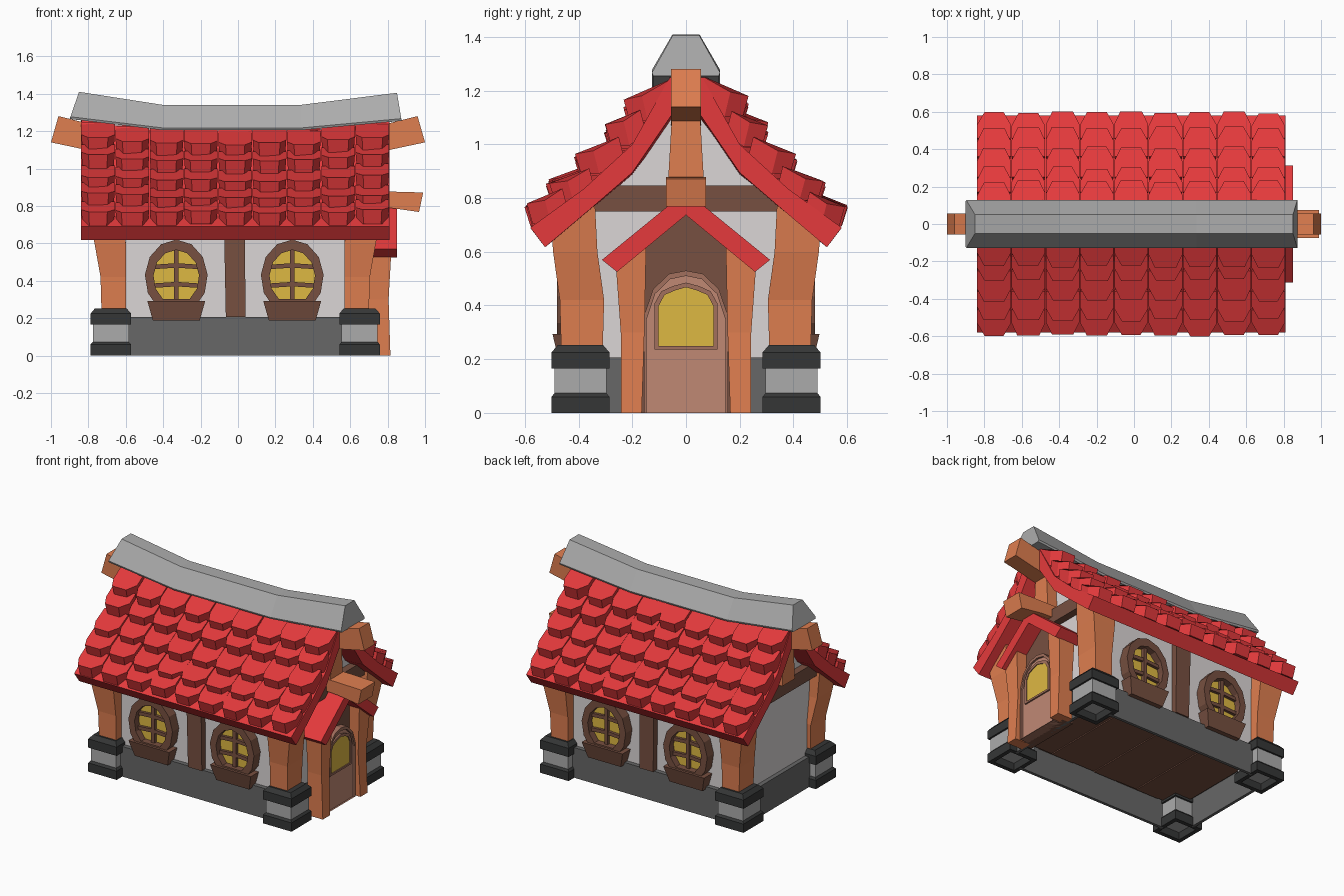
import bpy, bmesh, math, random

if "Cube" in bpy.data.objects:
    bpy.data.objects.remove(bpy.data.objects["Cube"])
random.seed(4)
CX = -0.015                                   # house body sits slightly left of the origin


def material(name, r, g, b):
    m = bpy.data.materials.new(name)
    m.diffuse_color = (r, g, b, 1)
    m.use_nodes = True
    m.node_tree.nodes["Principled BSDF"].inputs["Base Color"].default_value = m.diffuse_color
    return m


RED = material("red tile", 0.78, 0.042, 0.045)
CAP = material("light stone", 0.41, 0.41, 0.41)
STONE = material("foundation stone", 0.135, 0.135, 0.135)
DARK = material("dark stone", 0.036, 0.037, 0.037)
WOOD = material("orange wood", 0.74, 0.21, 0.08)
BROWN = material("dark wood", 0.185, 0.08, 0.052)
PLASTER = material("plaster", 0.71, 0.67, 0.67)
GLASS = material("yellow glass", 0.73, 0.48, 0.055)
DOOR = material("door wood", 0.53, 0.25, 0.175)
TRIM = material("door trim", 0.36, 0.16, 0.11)


def build(name, mat, lofts, wrap=False):
    """One object from lofts; a loft is a list of rings of 3D points. wrap joins last ring to first."""
    bm = bmesh.new()
    for rings in lofts:
        vs = [[bm.verts.new(p) for p in ring] for ring in rings]
        n = len(vs[0])
        pairs = list(zip(vs, vs[1:])) + ([(vs[-1], vs[0])] if wrap else [])
        for a, b in pairs:
            for i in range(n):
                j = (i + 1) % n
                bm.faces.new((a[i], a[j], b[j], b[i]))
        if not wrap:
            bm.faces.new(vs[0])
            bm.faces.new(vs[-1])
    bmesh.ops.recalc_face_normals(bm, faces=bm.faces)
    me = bpy.data.meshes.new(name)
    bm.to_mesh(me)
    bm.free()
    me.materials.append(mat)
    ob = bpy.data.objects.new(name, me)
    bpy.context.collection.objects.link(ob)
    return ob


def along_x(pts, a, b):                       # profile of (y, z) swept in x
    return [[(x, y, z) for y, z in pts] for x in (a, b)]


def along_y(pts, a, b):                       # profile of (x, z) swept in y
    return [[(x, y, z) for x, z in pts] for y in (a, b)]


def rect(x0, x1, y0, y1, z):
    return [(x0, y0, z), (x1, y0, z), (x1, y1, z), (x0, y1, z)]


def box(x0, x1, y0, y1, z0, z1):
    return [rect(x0, x1, y0, y1, z0), rect(x0, x1, y0, y1, z1)]


def sym(pts):                                 # mirror a half profile across the first axis
    return pts + [(-a, b) for a, b in reversed(pts) if a > 0]


def place(rings, sx, sy):                     # mirror into a house quadrant
    return [[(CX + sx * x, sy * y, z) for x, y, z in r] for r in rings]


CORNERS = [(1, 1), (1, -1), (-1, 1), (-1, -1)]

# foundation walls between the footings, open below, then floor and plaster body
walls = [place(box(-.575, .575, .42, .44, 0, .207), 1, s) for s in (1, -1)]
walls += [place(box(.70, .72, -.30, .30, 0, .207), s, 1) for s in (1, -1)]
build("foundation", STONE, walls)
build("foundation_top", STONE, [box(CX - .72, CX + .72, -.44, .44, .196, .207)])
build("floor_planks", BROWN, [box(CX - .68 + .17 * i, CX - .514 + .17 * i, -.405, .405, .18 - .004 * (i % 2), .198)
                              for i in range(8)])
body = sym([(.41, .2), (.41, .74), (.34, .80), (.2, .91), (.05, 1.14)])
build("plaster_walls", PLASTER, [along_x(body, CX - .69, CX + .69)])

# corner footings (hollow underneath) and posts
for tag, (sx, sy) in zip(("back_right", "front_right", "back_left", "front_left"), CORNERS):
    def block(h, z):
        return rect(.665 - h, .665 + h, .393 - h, .393 + h, z)
    build("footing_base_" + tag, DARK, [place([block(.08, .06), block(.08, 0), block(.108, 0),
          block(.108, .06), block(.095, .075)], sx, sy)], wrap=True)
    build("footing_core_" + tag, CAP, [place([block(.096, .05), block(.096, .18)], sx, sy)])
    build("footing_cap_" + tag, DARK, [place([block(.108, .165), block(.108, .225), block(.085, .252)], sx, sy)])
    top = [(.59, .34, .80), (.765, .34, .80), (.765, .50, .67), (.59, .50, .67)]
    build("corner_post_" + tag, WOOD, [place([rect(.585, .715, .31, .465, .24), rect(.585, .72, .305, .47, .42),
          rect(.585, .752, .33, .495, .60), top], sx, sy)])

# long-side centre posts
for tag, s in (("front", -1), ("back", 1)):
    build("wall_stud_" + tag, BROWN, [place([rect(-.05, .055, .39, .45, .205), rect(-.06, .052, .39, .455, .70)], 1, s)])


# round windows with sills
def egg(x, hw, hh, y, s):
    pts = []
    for i in range(11):
        a = math.radians(-54 + 288 * i / 10)
        pts.append((CX + x + hw * math.cos(a), s * y, .42 + hh * math.sin(a)))
    return pts


for s, side in ((-1, "front"), (1, "back")):
    for x, lr in ((-.315, "left"), (.305, "right")):
        tag = side + "_" + lr
        build("window_frame_" + tag, BROWN, [[egg(x, .168, .20, .39, s), egg(x, .168, .20, .48, s),
              egg(x, .122, .145, .48, s), egg(x, .122, .145, .39, s)]], wrap=True)
        build("window_glass_" + tag, GLASS, [[egg(x, .128, .152, .425, s), egg(x, .128, .152, .433, s)]])
        c = CX + x
        bars = [box(c - .013, c + .013, s * .43, s * .455, .28, .565)]
        for z in (.375, .475):
            bars.append(along_y([(c - .12, z - .013), (c, z - .005), (c + .12, z - .013),
                                 (c + .12, z + .011), (c, z + .019), (c - .12, z + .011)], s * .43, s * .452))
        build("window_bars_" + tag, BROWN, bars)
        build("window_sill_" + tag, BROWN, [[rect(c - .125, c + .125, s * .40, s * .472, .187),
              rect(c - .155, c + .155, s * .40, s * .497, .293)]])

# gable timbers and ridge beam ends
for tag, s in (("right", 1), ("left", -1)):
    build("gable_beam_" + tag, BROWN, [place(box(.66, .74, -.36, .36, .75, .847), s, 1)])
    build("king_post_" + tag, WOOD, [place([rect(.66, .765, -.068, .068, .84), rect(.66, .765, -.05, .05, 1.15)], s, 1)])
    build("ridge_beam_" + tag, WOOD, [along_y([(s * 1.0, 1.14), (s * .96, 1.28), (s * .6, 1.19), (s * .6, 1.055)],
                                              -.056, .056)])


# sagging roof
def sag(x, z):
    k = max(0, min(1, (.825 - abs(x - CX)) / .45))
    return z - .05 * k * max(0, min(1, (z - .68) / .5))


UNDER = [(.525, .617), (.35, .765), (.2, .895), (.05, 1.115)]
OVER = [(.06, 1.25), (.20, 1.0), (.38, .835), (.58, .69)]
profile = sym(UNDER) + list(reversed(sym(list(reversed(OVER)))))
build("roof_slab", RED, [[[(CX + x, y, sag(CX + x, z)) for y, z in profile] for x in (-.825, -.4, .4, .825)]])

# tiles per row: back y, back z, front y, front top z, front bottom z
ROWS = [(.05, 1.265, .232, 1.185, 1.105), (.17, 1.14, .305, 1.085, 1.005), (.25, 1.03, .415, .965, .89),
        (.36, .925, .52, .868, .795), (.46, .835, .602, .778, .70)]
W = 1.65 / 9
for side, s in (("front", -1), ("back", 1)):
    tiles = []
    for yb, zb, yf, zt, zl in ROWS:
        for i in range(9):
            xc = CX - .825 + W * (i + .5)
            dy, dz = random.uniform(-.012, .002), random.uniform(-.01, .006)
            f = W * random.uniform(.27, .32)
            h = W * .49
            ym = yf - .068
            zm = zt + (zb - zt) * .068 / (yf - yb) - .015
            plan = [(-h, yb, zb, zb - .09), (-h, ym + dy, zm, zl), (-f, yf + dy, zt, zl),
                    (f, yf + dy, zt, zl), (h, ym + dy, zm, zl), (h, yb, zb, zb - .09)]
            tiles.append([[(xc + x, s * y, sag(xc, t) + dz) for x, y, t, b in plan],
                          [(xc + x * .92, s * (y - .022), sag(xc, b) + dz) for x, y, t, b in plan]])
    build("roof_tiles_" + side, RED, tiles)

# stone ridge cap: bottom x, bottom z, top x, top z
cap = []
for xb, zb, xt, zt in ((-.90, 1.265, -.85, 1.41), (-.40, 1.205, -.40, 1.34), (.335, 1.205, .335, 1.34), (.875, 1.255, .85, 1.405)):
    xl, zl = xb + (xt - xb) * .08, zb + .012
    cap.append([(xb, -.122, zb), (xl, -.127, zl), (xt, -.05, zt), (xt, .05, zt), (xl, .127, zl), (xb, .122, zb)])
build("ridge_cap", CAP, [cap])

# porch on the right end
build("porch_panel", BROWN, [along_x(sym([(.2, 0), (.2, .60), (0, .77)]), .66, .742)])
build("porch_roof", RED, [along_x([(0, .825), (.313, .57), (.257, .525), (0, .737),
                                   (-.257, .525), (-.313, .57)], .66, .85)])
build("porch_beam", WOOD, [along_y([(.6, .80), (.6, .88), (.81, .877), (.99, .872), (.968, .768), (.81, .79)],
                                   -.075, .075)])
for tag, s in (("back", 1), ("front", -1)):
    build("porch_post_" + tag, WOOD, [[[(x, s * y, z) for x, y, z in r] for r in (
        rect(.70, .815, .165, .243, 0), rect(.70, .805, .155, .243, .3),
        [(.70, .148, .645), (.82, .148, .645), (.82, .262, .56), (.70, .262, .56)])]])


# arched door with its window
def arch(k, z0, top, x):
    pts = sym([(k, z0), (k, z0 + (top - z0) * .68), (k * .78, z0 + (top - z0) * .87), (k * .4, top - .012), (0, top)])
    return [(x, y, z) for y, z in pts]


build("door_frame", TRIM, [[arch(.157, 0, .53, .70), arch(.157, 0, .53, .785),
                            arch(.147, 0, .51, .785), arch(.147, 0, .51, .70)]], wrap=True)
build("door_panel", DOOR, [[arch(.15, 0, .515, .70), arch(.15, 0, .515, .772)]])
build("door_window_trim", TRIM, [[arch(.118, .237, .485, .76), arch(.118, .237, .485, .782),
                                  arch(.102, .25, .468, .782), arch(.102, .25, .468, .76)]], wrap=True)
build("door_glass", GLASS, [[arch(.107, .245, .473, .768), arch(.107, .245, .473, .776)]])
